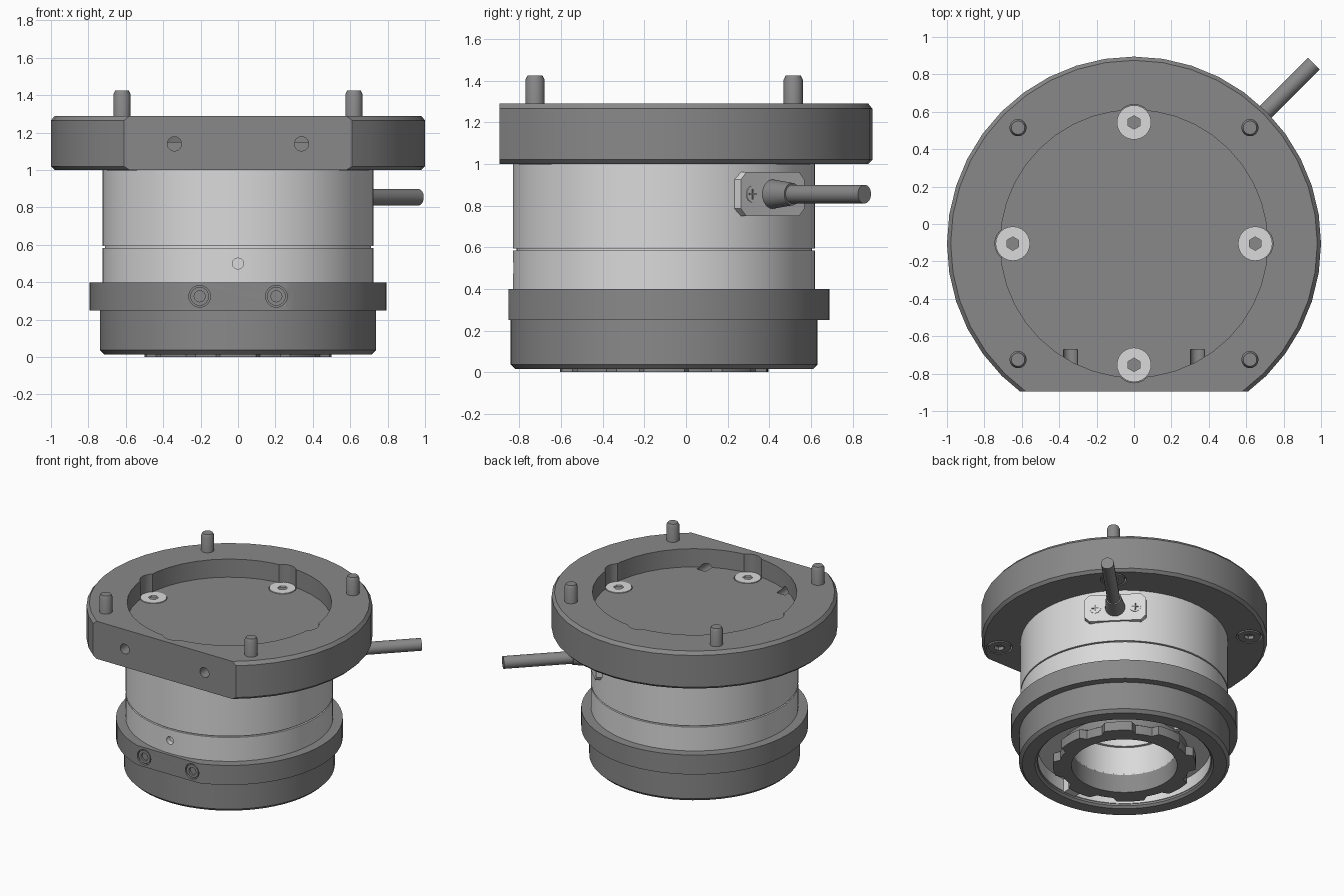
import bpy, bmesh, math
from mathutils import Vector, Matrix

if "Cube" in bpy.data.objects:
    bpy.data.objects.remove(bpy.data.objects["Cube"], do_unlink=True)

AXIS = Vector((0, -0.105, 0))
UP = Vector((0, 0, 1))
parts = []


def material(name, value):
    m = bpy.data.materials.new(name)
    m.use_nodes = True
    colour = (value, value, value, 1)
    m.diffuse_color = colour
    m.node_tree.nodes["Principled BSDF"].inputs["Base Color"].default_value = colour
    return m


DARK = material("dark grey", 0.25)
LIGHT = material("light grey", 0.7)


def finish(name, bm, mat):
    bmesh.ops.recalc_face_normals(bm, faces=bm.faces)
    mesh = bpy.data.meshes.new(name)
    bm.to_mesh(mesh)
    bm.free()
    mesh.materials.append(mat)
    ob = bpy.data.objects.new(name, mesh)
    bpy.context.collection.objects.link(ob)
    parts.append(ob)
    return ob


def lathe(name, profile, mat, steps=48, at=AXIS, closed=False, shape=None):
    """Spin (radius, height) points around a vertical axis."""
    bm = bmesh.new()
    vs = [bm.verts.new((r, 0, z)) for r, z in profile]
    es = [bm.edges.new(p) for p in zip(vs, vs[1:])]
    if closed:
        es.append(bm.edges.new((vs[-1], vs[0])))
    bmesh.ops.spin(bm, geom=vs + es, cent=(0, 0, 0), axis=UP, angle=math.tau, steps=steps)
    bmesh.ops.remove_doubles(bm, verts=bm.verts, dist=0.0005)
    if shape:
        for v in bm.verts:
            shape(v)
    bmesh.ops.translate(bm, verts=bm.verts, vec=at)
    return finish(name, bm, mat)


def rod(name, a, b, r, mat=DARK, sides=24, r2=None):
    """Cylinder or cone from a to b."""
    a, b = Vector(a), Vector(b)
    d = b - a
    bm = bmesh.new()
    turn = UP.rotation_difference(d.normalized()).to_matrix().to_4x4()
    bmesh.ops.create_cone(bm, cap_ends=True, segments=sides, radius1=r,
                          radius2=r if r2 is None else r2, depth=d.length,
                          matrix=Matrix.Translation((a + b) / 2) @ turn)
    return finish(name, bm, mat)


def box(name, centre, size, mat=DARK, angle=0, chamfer=0):
    """Box turned about z, with optional chamfers along its local x edges."""
    bm = bmesh.new()
    bmesh.ops.create_cube(bm, size=1, matrix=Matrix.Diagonal((*size, 1)))
    if chamfer:
        es = [e for e in bm.edges
              if abs(e.verts[0].co.x - e.verts[1].co.x) > size[0] / 2]
        bmesh.ops.bevel(bm, geom=es, offset=chamfer, segments=1, affect='EDGES')
    bm.transform(Matrix.Translation(centre) @ Matrix.Rotation(angle, 4, 'Z'))
    return finish(name, bm, mat)


def cut(ob, cutter):
    cutter.hide_render = True
    mod = ob.modifiers.new("cut", 'BOOLEAN')
    mod.operation = 'DIFFERENCE'
    mod.solver = 'EXACT'
    mod.object = cutter
    bpy.context.view_layer.objects.active = ob
    bpy.ops.object.modifier_apply(modifier=mod.name)
    parts.remove(cutter)
    bpy.data.objects.remove(cutter, do_unlink=True)


def socket_screw(name, top, direction, r, socket, mat, sides=6):
    top, d = Vector(top), Vector(direction)
    head = rod(name, top - d * 0.04, top, r, mat)
    cut(head, rod("cutter", top - d * 0.025, top + d * 0.05, socket, mat, sides))


# Top flange with a shallow round recess
flange = lathe("flange", [(0, 1.0), (0.98, 1.0), (1.0, 1.02), (1.0, 1.265), (0.98, 1.29),
                          (0.715, 1.29), (0.715, 1.15), (0, 1.15)], DARK, 40)
cut(flange, box("cutter", (0, -1.395, 1.15), (3, 1, 1)))
for s in (-1, 1):
    cut(flange, rod("cutter", (s * 0.34, -1.2, 1.14), (s * 0.34, -0.67, 1.14), 0.038))

# Recess screws in their scalloped pockets
for k in range(4):
    a = k * math.pi / 2
    p = AXIS + Vector((math.cos(a), math.sin(a), 0)) * 0.648
    cut(flange, rod("cutter", p + UP * 1.143, p + UP * 1.4, 0.096))
    socket_screw("recess_screw", p + UP * 1.154, UP, 0.092, 0.036, LIGHT)

# Mounting pins above and their heads under the flange
for sx in (-1, 1):
    for sy in (-1, 1):
        p = AXIS + Vector((sx * 0.62, sy * 0.62, 0))
        cut(flange, rod("cutter", p + UP * 0.9, p + UP * 1.03, 0.092))
        lathe("mounting_pin", [(0, 1.2), (0.046, 1.2), (0.046, 1.405), (0.036, 1.425),
                               (0, 1.425)], DARK, 16, p)
        socket_screw("flange_screw", p + UP * 0.998, -UP, 0.08, 0.038, DARK)

# Barrel with a seam groove, open throat and lower cavity
barrel = lathe("barrel", [(0, 0.6), (0.33, 0.6), (0.33, 0.46), (0.35, 0.46), (0.35, 0.36),
                          (0.37, 0.36), (0.37, 0.14), (0.62, 0.14), (0.62, 0.25),
                          (0.725, 0.25), (0.725, 0.584), (0.71, 0.584), (0.71, 0.594),
                          (0.725, 0.594), (0.725, 1.0), (0, 1.0)], LIGHT, 64)
cut(barrel, rod("cutter", (0, -0.9, 0.5), (0, -0.79, 0.5), 0.03, sides=12))

# Clamp ring with a flat front pad and two screws
ring = lathe("clamp_ring", [(0.7, 0.25), (0.793, 0.25), (0.793, 0.4), (0.7, 0.4)],
             DARK, 64, closed=True)
cut(ring, box("cutter", (0, -1.353, 0.325), (2, 1, 1)))
for s in (-1, 1):
    p = Vector((s * 0.205, -0.853, 0.325))
    cut(ring, rod("cutter", p - Vector((0, 0.1, 0)), p + Vector((0, 0.02, 0)), 0.058))
    socket_screw("clamp_screw", p + Vector((0, 0.004, 0)), (0, -1, 0), 0.05, 0.03, DARK, 12)

# Lower collar and its pale lining
lathe("lower_collar", [(0.61, 0.03), (0.625, 0.015), (0.715, 0.015), (0.737, 0.037),
                       (0.737, 0.25), (0.61, 0.25)], DARK, 64, closed=True)
lathe("cavity_lining", [(0.604, 0.045), (0.611, 0.045), (0.611, 0.145), (0.604, 0.145)],
      LIGHT, 64, closed=True)


# Bayonet with scalloped rim
def scallop(v):
    r = v.co.xy.length
    if r > 0.49 and math.cos(8 * math.atan2(v.co.y, v.co.x)) < -0.3:
        v.co.x *= 0.455 / r
        v.co.y *= 0.455 / r


lathe("bayonet", [(0.37, 0), (0.5, 0), (0.5, 0.07), (0.44, 0.08), (0.44, 0.15), (0.37, 0.15)],
      DARK, 96, closed=True, shape=scallop)
box("lock_tab", AXIS + Vector((0, -0.55, 0.09)), (0.1, 0.1, 0.11), LIGHT)
rod("locating_pin", AXIS + Vector((0, 0.575, 0.03)), AXIS + Vector((0, 0.575, 0.15)),
    0.022, LIGHT, 12)

# Cable outlet plate, screws, strain relief and cable
diag = math.pi / 4
out = Vector((math.cos(diag), math.sin(diag), 0))
side = Vector((-out.y, out.x, 0))
base = AXIS + UP * 0.855
box("outlet_plate", base + out * 0.7, (0.075, 0.43, 0.21), LIGHT, diag, 0.035)
for s in (-1, 1):
    p = base + side * (s * 0.14)
    rod("plate_screw", p + out * 0.72, p + out * 0.741, 0.04, LIGHT, 16)
    box("cross_slot", p + out * 0.741, (0.006, 0.05, 0.01), DARK, diag)
    box("cross_slot", p + out * 0.741, (0.006, 0.01, 0.05), DARK, diag)
rod("strain_relief", base + out * 0.7, base + out * 0.87, 0.075, DARK, 24, 0.054)
rod("cable", base + out * 0.85, base + out * 1.36, 0.045, DARK, 20)

# Smooth the round parts and keep the edges sharp
bpy.ops.object.select_all(action='DESELECT')
for ob in parts:
    ob.select_set(True)
bpy.context.view_layer.objects.active = parts[0]
bpy.ops.object.shade_smooth_by_angle(angle=math.radians(30))
